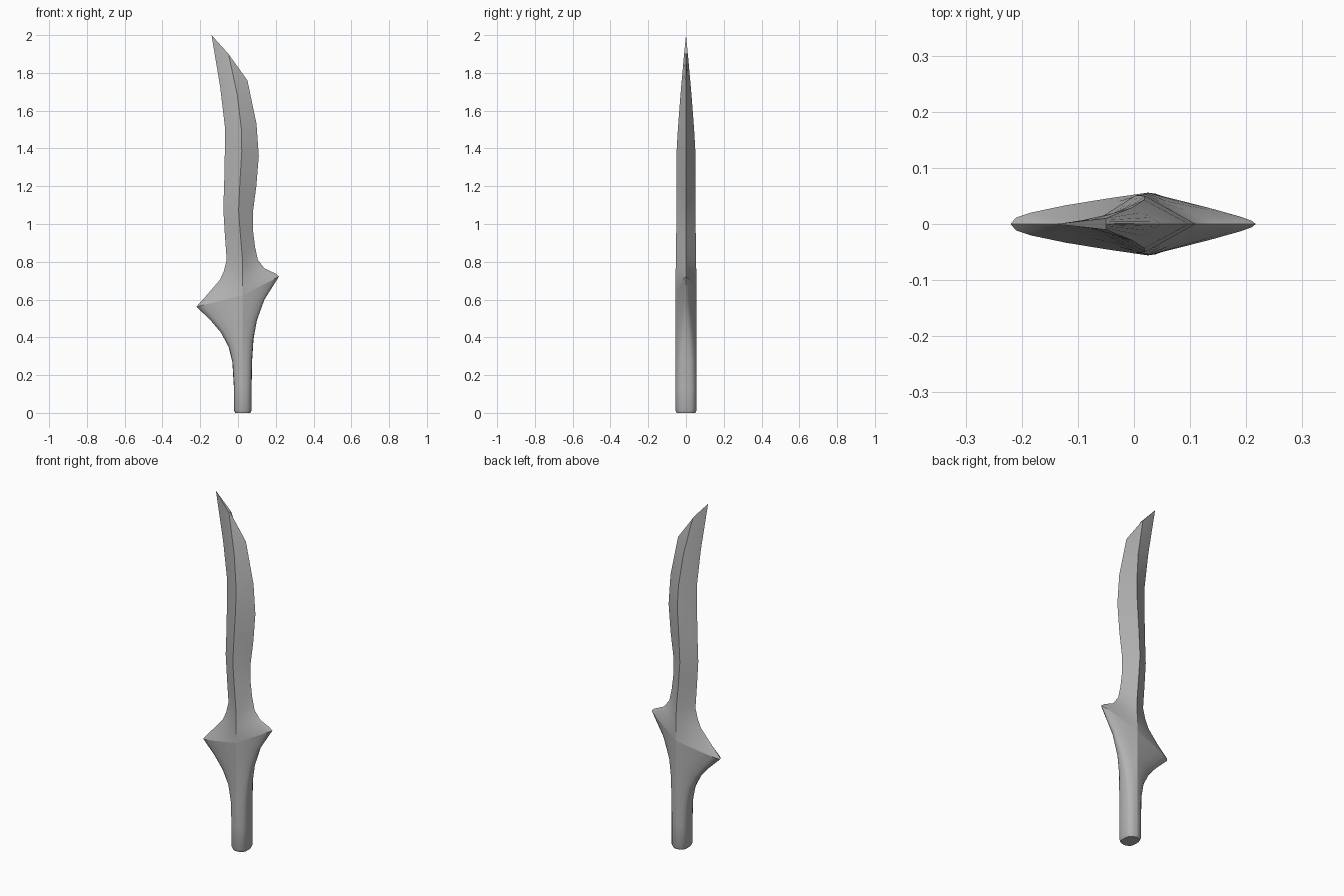
import bpy, bmesh, math

cube = bpy.data.objects.get("Cube")
if cube:
    bpy.data.objects.remove(cube, do_unlink=True)

metal = bpy.data.materials.new("plain grey metal")
metal.use_nodes = True
grey = (0.45, 0.45, 0.45, 1)
metal.diffuse_color = grey
metal.node_tree.nodes["Principled BSDF"].inputs["Base Color"].default_value = grey

# Outline paths as (x, z), one point per cross-section, bottom to tip
LEFT = [(-.015, 0), (-.022, .015), (-.022, .14), (-.03, .27), (-.05, .35), (-.09, .425),
        (-.145, .49), (-.22, .562),
        (-.155, .635), (-.095, .705), (-.075, .75), (-.06, .81), (-.07, .95), (-.078, 1.08),
        (-.073, 1.22), (-.07, 1.37), (-.07, 1.52), (-.095, 1.73), (-.14, 2)]
RIDGE = [(.025, 0), (.025, .015), (.025, .14), (.025, .27), (.025, .37), (.025, .46),
         (.025, .54), (.025, .622),
         (.025, .66), (.025, .71), (.025, .76), (.023, .82), (.012, .95), (.003, 1.07),
         (.01, 1.22), (.02, 1.38), (.018, 1.5), (-.003, 1.68), (-.05, 1.9)]
RIGHT = [(.066, 0), (.072, .015), (.072, .14), (.075, .28), (.082, .39), (.1, .49),
         (.14, .6), (.217, .722),
         (.2, .737), (.14, .765), (.105, .81), (.09, .88), (.079, .97), (.08, 1.07),
         (.097, 1.2), (.11, 1.36), (.098, 1.53), (.05, 1.76), (-.05, 1.9)]

# Half thickness and edge roundness against height
THICK = [(0, .05), (.015, .056), (.7, .056), (.85, .052), (1.38, .05), (1.52, .042),
         (1.7, .028), (1.9, .01)]
ROUND_LEFT = [(0, .9), (.2, .9), (.42, .6), (.56, .38), (.63, .05), (.75, 0)]
ROUND_RIGHT = [(0, .9), (.25, .9), (.48, .5), (.72, .16), (.8, 0)]
STEPS = [0, .04, .15, .4, .7, 1]


def lookup(table, z):
    """Piecewise linear value of a profile at height z."""
    for (z0, v0), (z1, v1) in zip(table, table[1:]):
        if z <= z1:
            return v0 + (v1 - v0) * max(0, z - z0) / (z1 - z0)
    return table[-1][1]


def side(edge, ridge, roundness):
    """Points from an edge to the ridge, between a wedge and a rounded box."""
    thick, b = lookup(THICK, ridge[1]), lookup(roundness, edge[1])
    points = []
    for s in STEPS:
        bulge = (1 - (1 - s) ** 3) ** (1 / 3)
        y = thick * ((1 - b) * s + b * bulge)
        points.append((edge[0] + (ridge[0] - edge[0]) * s, y,
                       edge[1] + (ridge[1] - edge[1]) * s))
    return points


def section(i):
    half = side(LEFT[i], RIDGE[i], ROUND_LEFT)
    half += side(RIGHT[i], RIDGE[i], ROUND_RIGHT)[-2::-1]
    front = [(x, -y, z) for x, y, z in half]
    return front + half[-2:0:-1]


def loft(name, first, last, cap_bottom=False, cap_top=False):
    bm = bmesh.new()
    rings = [[bm.verts.new(p) for p in section(i)] for i in range(first, last + 1)]
    count = len(rings[0])
    ridge_columns = (len(STEPS) - 1, count - len(STEPS) + 1)
    for low, high in zip(rings, rings[1:]):
        for k in range(count):
            n = (k + 1) % count
            bm.faces.new((low[k], low[n], high[n], high[k]))
        for k in ridge_columns:
            bm.edges.get((low[k], high[k])).smooth = False
    if cap_bottom:
        bm.faces.new(rings[0][::-1])
    if cap_top:
        bm.faces.new(rings[-1])
    bmesh.ops.remove_doubles(bm, verts=bm.verts, dist=.0002)
    if cap_bottom or cap_top:
        bmesh.ops.triangulate(bm, faces=[f for f in bm.faces if len(f.verts) > 4])
    mesh = bpy.data.meshes.new(name)
    bm.to_mesh(mesh)
    bm.free()
    mesh.materials.append(metal)
    obj = bpy.data.objects.new(name, mesh)
    bpy.context.collection.objects.link(obj)
    bpy.ops.object.select_all(action='DESELECT')
    obj.select_set(True)
    bpy.context.view_layer.objects.active = obj
    bpy.ops.object.shade_smooth_by_angle(angle=math.radians(38))


# Grip, flared guard below its slanted crest, and the curved blade above it
CREST = 7
loft("handle", 0, 2, cap_bottom=True)
loft("guard", 2, CREST)
loft("blade", CREST, len(RIDGE) - 1, cap_top=True)
